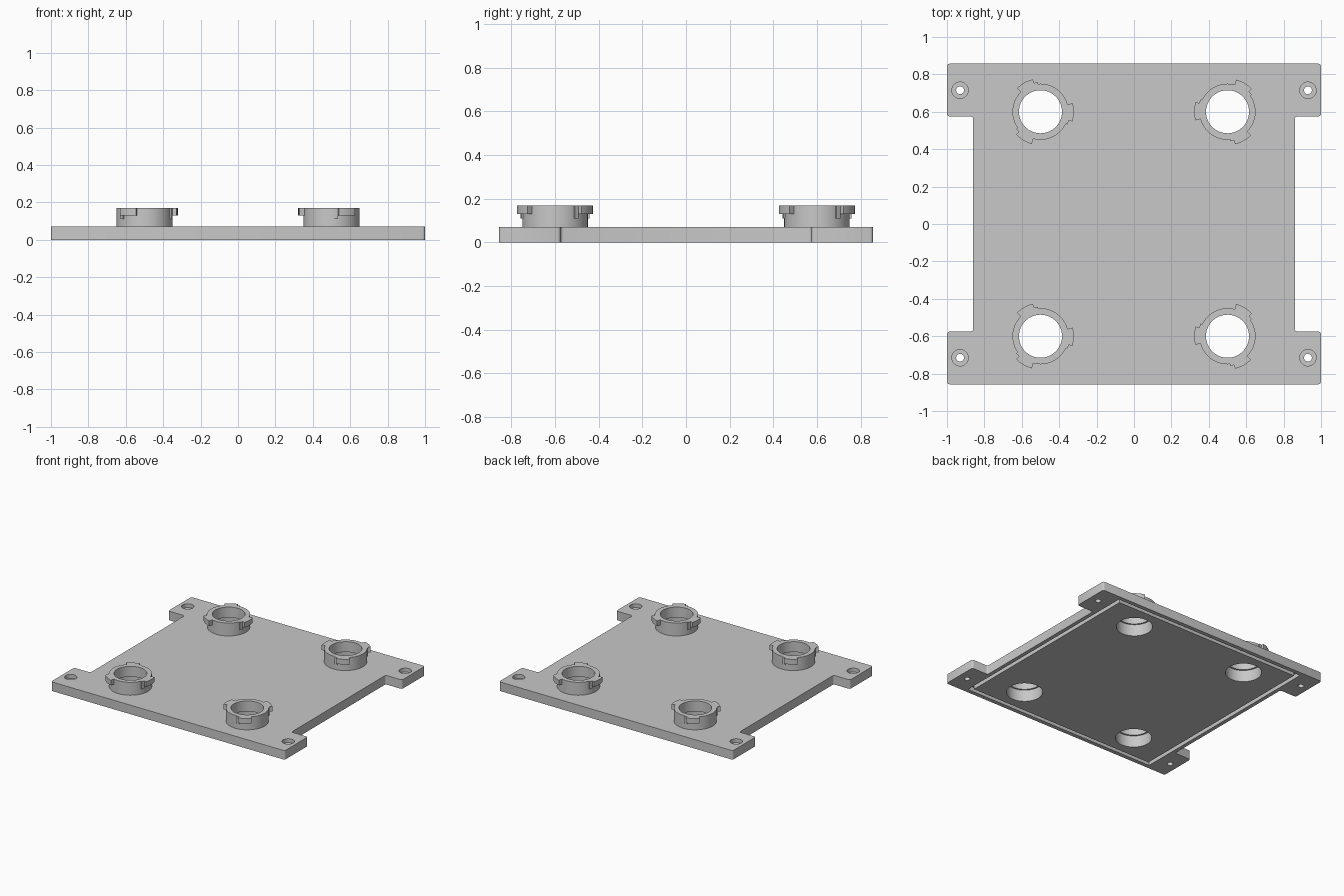
import bpy, bmesh
from math import cos, sin, radians, pi

default = bpy.data.objects.get("Cube")
if default:
    bpy.data.objects.remove(default, do_unlink=True)

grey = bpy.data.materials.new("plain_grey")
grey.use_nodes = True
grey.diffuse_color = (0.58, 0.58, 0.58, 1)
grey.node_tree.nodes["Principled BSDF"].inputs["Base Color"].default_value = (0.58, 0.58, 0.58, 1)

PLATE_TOP, RING_TOP, LUG_BASE, SEAT = 0.07, 0.17, 0.13, 0.09
BORE, SEAT_R, RING_R, STOP_R, LUG_R = 0.115, 0.127, 0.15, 0.158, 0.178
SIGNS = [(sx, sy) for sx in (-1, 1) for sy in (-1, 1)]


def finish(name, bm, loc=(0, 0, 0)):
    bmesh.ops.recalc_face_normals(bm, faces=bm.faces)
    mesh = bpy.data.meshes.new(name)
    bm.to_mesh(mesh)
    bm.free()
    mesh.materials.append(grey)
    obj = bpy.data.objects.new(name, mesh)
    obj.location = loc
    bpy.context.collection.objects.link(obj)
    return obj


def prism(bm, points, z0, z1):
    face = bm.faces.new([bm.verts.new((x, y, z0)) for x, y in points])
    top = bmesh.ops.extrude_face_region(bm, geom=[face])["geom"]
    bmesh.ops.translate(bm, vec=(0, 0, z1 - z0),
                        verts=[v for v in top if isinstance(v, bmesh.types.BMVert)])


def circle(r, x=0, y=0, n=64):
    return [(x + r * cos(2 * pi * i / n), y + r * sin(2 * pi * i / n)) for i in range(n)]


def lathe(bm, profile, n=64):
    rows = [[bm.verts.new((x, y, z)) for x, y in circle(r, n=n)] for r, z in profile]
    for a, b in zip(rows, rows[1:] + rows[:1]):
        for i in range(n):
            k = (i + 1) % n
            bm.faces.new((a[i], a[k], b[k], b[i]))


def sector(bm, r1, z0, start, end, n=8):
    angles = [radians(start + (end - start) * i / n) for i in range(n + 1)]
    r0 = RING_R - 0.01
    outer = [(r1 * cos(a), r1 * sin(a)) for a in angles]
    inner = [(r0 * cos(a), r0 * sin(a)) for a in reversed(angles)]
    prism(bm, outer + inner, z0, RING_TOP)


# Base plate with four corner tabs and softened corners
W, B, D, T = 1.0, 0.86, 0.857, 0.575
half = [(W, -D), (W, -T), (B, -T), (B, T), (W, T), (W, D)]
bm = bmesh.new()
prism(bm, half + [(-x, y) for x, y in reversed(half)], 0, PLATE_TOP)
upright = [e for e in bm.edges if abs(e.verts[0].co.z - e.verts[1].co.z) > 0.01]
bmesh.ops.bevel(bm, geom=upright, offset=0.014, segments=3, profile=0.5, affect="EDGES")
plate = finish("base_plate", bm)

# Underside groove cutter: a square frame
groove = bmesh.new()
loops = []
for inset, z in ((0, -0.1), (0.03, -0.1), (0.03, 0.035), (0, 0.035)):
    x, y = 0.83 - inset, 0.825 - inset
    loops.append([groove.verts.new(p + (z,)) for p in ((-x, -y), (x, -y), (x, y), (-x, y))])
for a, b in zip(loops, loops[1:] + loops[:1]):
    for i in range(4):
        k = (i + 1) % 4
        groove.faces.new((a[i], a[k], b[k], b[i]))

# Hole cutters: large bores and stepped screw holes
bores, heads = bmesh.new(), bmesh.new()
for sx, sy in SIGNS:
    prism(bores, circle(SEAT_R, sx * 0.5, sy * 0.6), -0.2, 0.3)
    prism(bores, circle(0.021, sx * 0.93, sy * 0.715, 24), -0.2, 0.3)
    prism(heads, circle(0.044, sx * 0.93, sy * 0.715, 32), 0.04, 0.3)
cutters = [finish(n, b) for n, b in (("groove_cutter", groove), ("bore_cutter", bores),
                                     ("screw_head_cutter", heads))]
for cutter in cutters:
    cutter.hide_render = True
    mod = plate.modifiers.new(cutter.name, "BOOLEAN")
    mod.operation, mod.solver, mod.object = "DIFFERENCE", "EXACT", cutter
bpy.context.view_layer.update()
cut_mesh = bpy.data.meshes.new_from_object(plate.evaluated_get(bpy.context.evaluated_depsgraph_get()))
plate.modifiers.clear()
plate.data = cut_mesh
for cutter in cutters:
    bpy.data.objects.remove(cutter, do_unlink=True)

# Collars with a stepped bore and three locking lugs, each with a small stop
parts = [plate]
for sx, sy in SIGNS:
    bm = bmesh.new()
    lathe(bm, [(SEAT_R, PLATE_TOP), (RING_R, PLATE_TOP), (RING_R, RING_TOP),
               (BORE, RING_TOP), (BORE, SEAT), (SEAT_R, SEAT)])
    for k in range(3):
        turn = (180 if sx > 0 else 0) + 120 * k
        sector(bm, LUG_R, LUG_BASE, turn - 17, turn + 15)
        sector(bm, STOP_R, 0.11, turn - 25, turn - 17)
    name = ("back" if sy > 0 else "front") + ("_left" if sx > 0 else "_right") + "_collar"
    parts.append(finish(name, bm, (sx * 0.5, sy * 0.6, 0)))

# Smooth the round walls, keep the edges crisp
bpy.ops.object.select_all(action="DESELECT")
for obj in parts:
    obj.select_set(True)
bpy.context.view_layer.objects.active = plate
bpy.ops.object.shade_smooth_by_angle(angle=radians(35))
